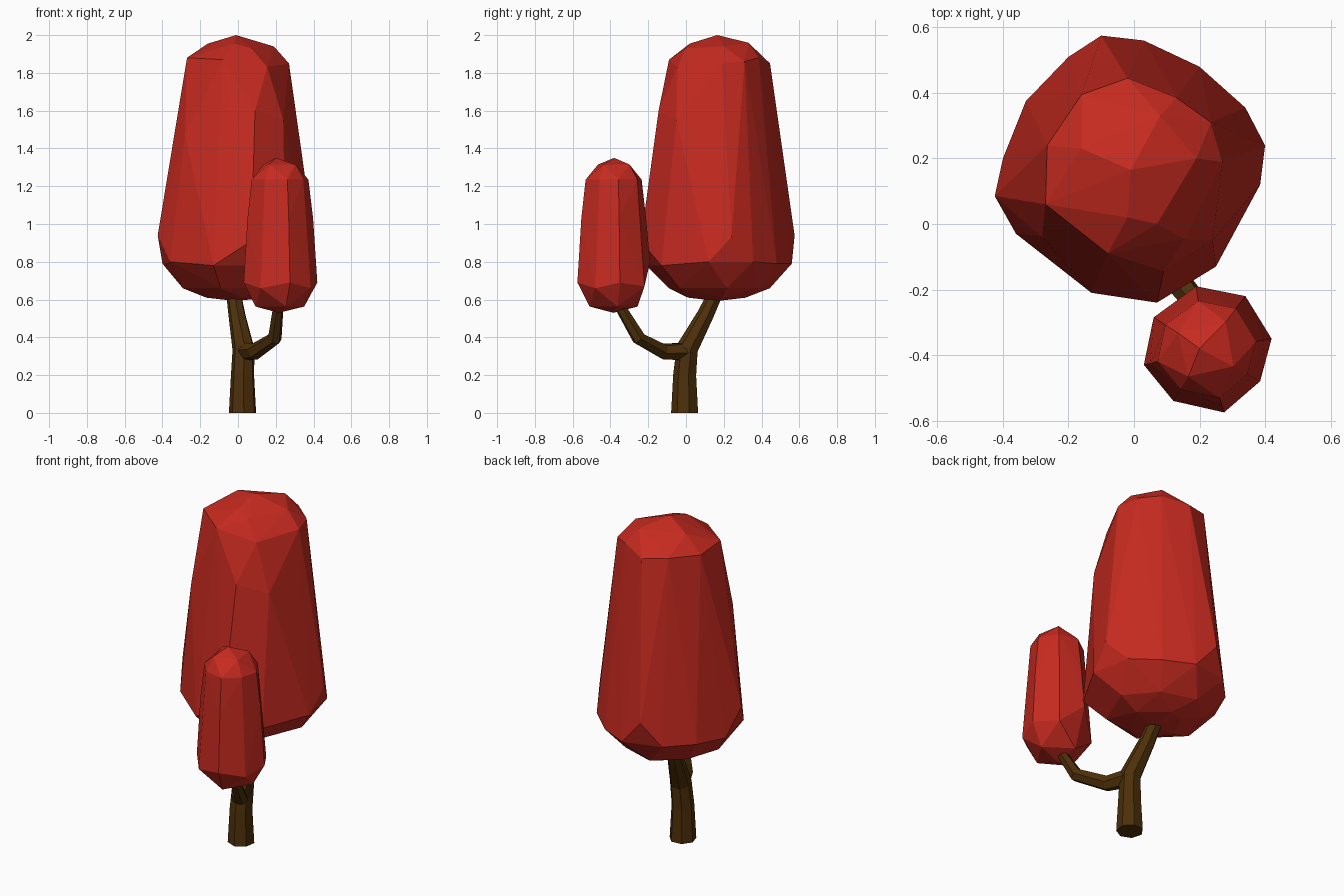
import bpy, bmesh, math
from mathutils import Vector


def material(name, rgb):
    m = bpy.data.materials.new(name)
    m.diffuse_color = (*rgb, 1)
    return m


red = material("leaf red", (0.56, 0.023, 0.014))
brown = material("bark brown", (0.075, 0.029, 0.003))


def finish(bm, name, mat):
    bmesh.ops.recalc_face_normals(bm, faces=bm.faces)
    me = bpy.data.meshes.new(name)
    bm.to_mesh(me)
    bm.free()
    me.materials.append(mat)
    ob = bpy.data.objects.new(name, me)
    bpy.context.collection.objects.link(ob)
    return ob


def ring(outline, centre, scale, z):
    # scaled copy of an outline at a fixed height
    return [(centre[0] + (p[0] - centre[0]) * scale,
             centre[1] + (p[1] - centre[1]) * scale, z) for p in outline]


def hull(name, points):
    bm = bmesh.new()
    for p in points:
        bm.verts.new(p)
    bmesh.ops.convex_hull(bm, input=bm.verts)
    loose = [v for v in bm.verts if not v.link_faces]
    bmesh.ops.delete(bm, geom=loose, context='VERTS')
    return finish(bm, name, red)


def tube(name, path, sides=7):
    # path entries: x, y, z, radius; first ring stays level when on the ground
    bm = bmesh.new()
    pts = [Vector(p[:3]) for p in path]
    rings = []
    for i, p in enumerate(pts):
        d = (pts[min(i + 1, len(pts) - 1)] - pts[max(i - 1, 0)]).normalized()
        if p.z == 0:
            d = Vector((0, 0, 1))
        q = Vector((0, 0, 1)).rotation_difference(d)
        rings.append([bm.verts.new(p + q @ Vector((math.cos(a), math.sin(a), 0)) * path[i][3])
                      for a in (2 * math.pi * k / sides + 0.3 for k in range(sides))])
    for a, b in zip(rings, rings[1:]):
        for k in range(sides):
            j = (k + 1) % sides
            bm.faces.new((a[k], a[j], b[j], b[k]))
    bm.faces.new(rings[0])
    bm.faces.new(rings[-1])
    return finish(bm, name, brown)


# large crown: irregular widest ring, side bulges, faceted shoulder and top
c = (-0.01, 0.165)
wide = [(-0.10, 0.575, 0.94), (0.03, 0.56, 0.79), (0.20, 0.48, 0.79), (0.34, 0.355, 0.80),
        (0.40, 0.24, 0.93), (0.385, 0.12, 0.80), (0.25, -0.13, 0.78), (0.07, -0.24, 0.91),
        (-0.13, -0.21, 0.78), (-0.36, -0.03, 0.80), (-0.425, 0.085, 0.94), (-0.40, 0.20, 0.79),
        (-0.33, 0.375, 0.80), (-0.20, 0.51, 0.80)]
bulge = [(0.09, -0.145, 1.6), (0.24, -0.05, 1.55), (-0.28, -0.04, 1.47)]
shoulder = [(-0.02, 0.445, 1.85), (0.13, 0.385, 1.88), (0.235, 0.31, 1.86), (0.27, 0.19, 1.85),
            (0.155, -0.045, 1.83), (0.07, 0.0, 1.93), (-0.08, -0.09, 1.87), (-0.27, 0.06, 1.88),
            (-0.265, 0.24, 1.86), (-0.16, 0.395, 1.87)]
cap = [(-0.16, 0.23, 1.955), (-0.02, 0.02, 1.955), (0.08, 0.33, 1.96), (0.19, 0.2, 1.94),
       (-0.01, 0.165, 2.0)]
hull("large_crown", wide + bulge + shoulder + cap + ring(wide[::2], c, 0.68, 0.66)
     + ring(wide[1::3], c, 0.38, 0.61) + [(*c, 0.592)])

# small crown
c = (0.215, -0.385)
wide = [(0.19, -0.19, 0.80), (0.34, -0.22, 0.67), (0.42, -0.35, 0.69), (0.385, -0.48, 0.66),
        (0.275, -0.575, 0.69), (0.12, -0.54, 0.66), (0.03, -0.43, 0.69), (0.06, -0.285, 0.66)]
hull("small_crown", wide + ring(wide[::2], c, 0.89, 1.03) + ring(wide, c, 0.77, 1.235)
     + ring(wide[1::2], c, 0.52, 1.315) + [(0.2, -0.38, 1.35)]
     + ring(wide[::2], c, 0.66, 0.563) + [(*c, 0.53)])

# trunk leaning into the large crown, and side branch
tube("trunk", [(0.025, -0.005, 0, 0.074), (0.025, -0.005, 0.2, 0.063), (0.03, 0.008, 0.34, 0.06),
               (-0.005, 0.105, 0.52, 0.046), (-0.03, 0.18, 0.68, 0.038)])
tube("side_branch", [(0.03, 0.015, 0.325, 0.052), (0.09, -0.12, 0.325, 0.044),
                     (0.195, -0.25, 0.395, 0.038), (0.215, -0.36, 0.58, 0.028)], 6)
